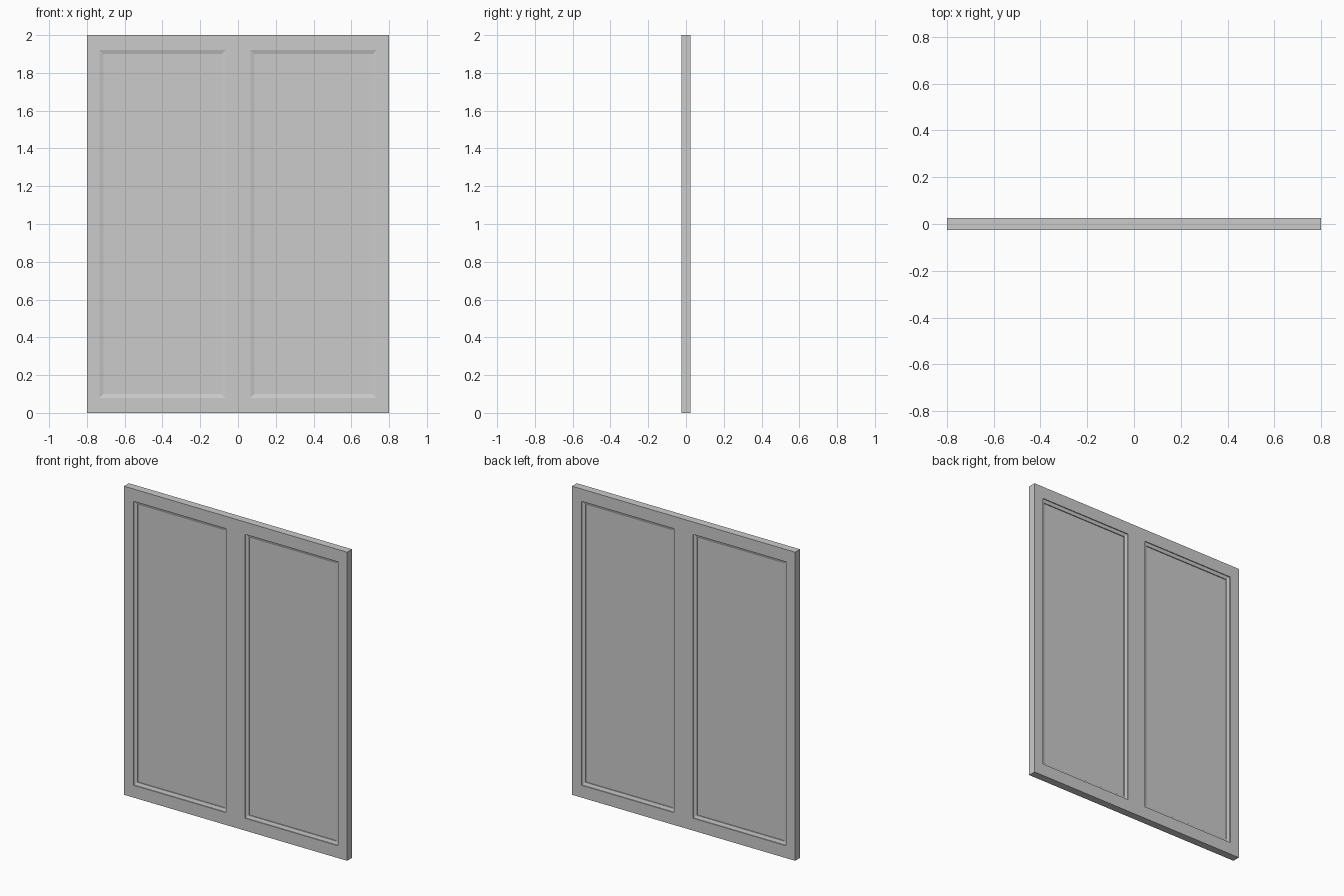
import bpy, bmesh

if "Cube" in bpy.data.objects:
    bpy.data.objects.remove(bpy.data.objects["Cube"])

W, H, T = 0.8, 2.0, 0.025               # half width, height, half thickness
X0, X1, Z0, Z1 = 0.067, 0.733, 0.08, 1.92  # right-hand opening


def make_object(name, bm):
    bmesh.ops.recalc_face_normals(bm, faces=bm.faces)
    mesh = bpy.data.meshes.new(name)
    bm.to_mesh(mesh)
    bm.free()
    ob = bpy.data.objects.new(name, mesh)
    bpy.context.collection.objects.link(ob)
    return ob


def mirror_x(ob):
    ob.modifiers.new("mirror", 'MIRROR')


def rect(bm, inset, y):
    a, b, c, d = X0 + inset, X1 - inset, Z0 + inset, Z1 - inset
    return [bm.verts.new(p) for p in ((a, y, c), (b, y, c), (b, y, d), (a, y, d))]


# Frame: a flat grid with two openings, thickened
bm = bmesh.new()
xs, zs = (-W, -X1, -X0, X0, X1, W), (0, Z0, Z1, H)
grid = [[bm.verts.new((x, -T, z)) for x in xs] for z in zs]
for j in range(3):
    for i in range(5):
        if j == 1 and i in (1, 3):
            continue
        bm.faces.new((grid[j][i], grid[j][i + 1], grid[j + 1][i + 1], grid[j + 1][i]))
res = bmesh.ops.extrude_face_region(bm, geom=bm.faces[:])
for v in res["geom"]:
    if isinstance(v, bmesh.types.BMVert):
        v.co.y = T
make_object("frame", bm)

# Sloped moulding swept round each opening, on both sides
bm = bmesh.new()
profile = ((0, -0.019), (0.02, -0.013), (0.02, 0.013), (0, 0.019))
rings = [rect(bm, inset, y) for inset, y in profile]
for k in range(4):
    r, s = rings[k], rings[(k + 1) % 4]
    for i in range(4):
        n = (i + 1) % 4
        bm.faces.new((r[i], r[n], s[n], s[i]))
mirror_x(make_object("moulding", bm))

# Recessed flat panels
bm = bmesh.new()
front, back = rect(bm, 0.02, -0.007), rect(bm, 0.02, 0.007)
bm.faces.new(front)
bm.faces.new(back)
for i in range(4):
    n = (i + 1) % 4
    bm.faces.new((front[i], front[n], back[n], back[i]))
mirror_x(make_object("panel", bm))
